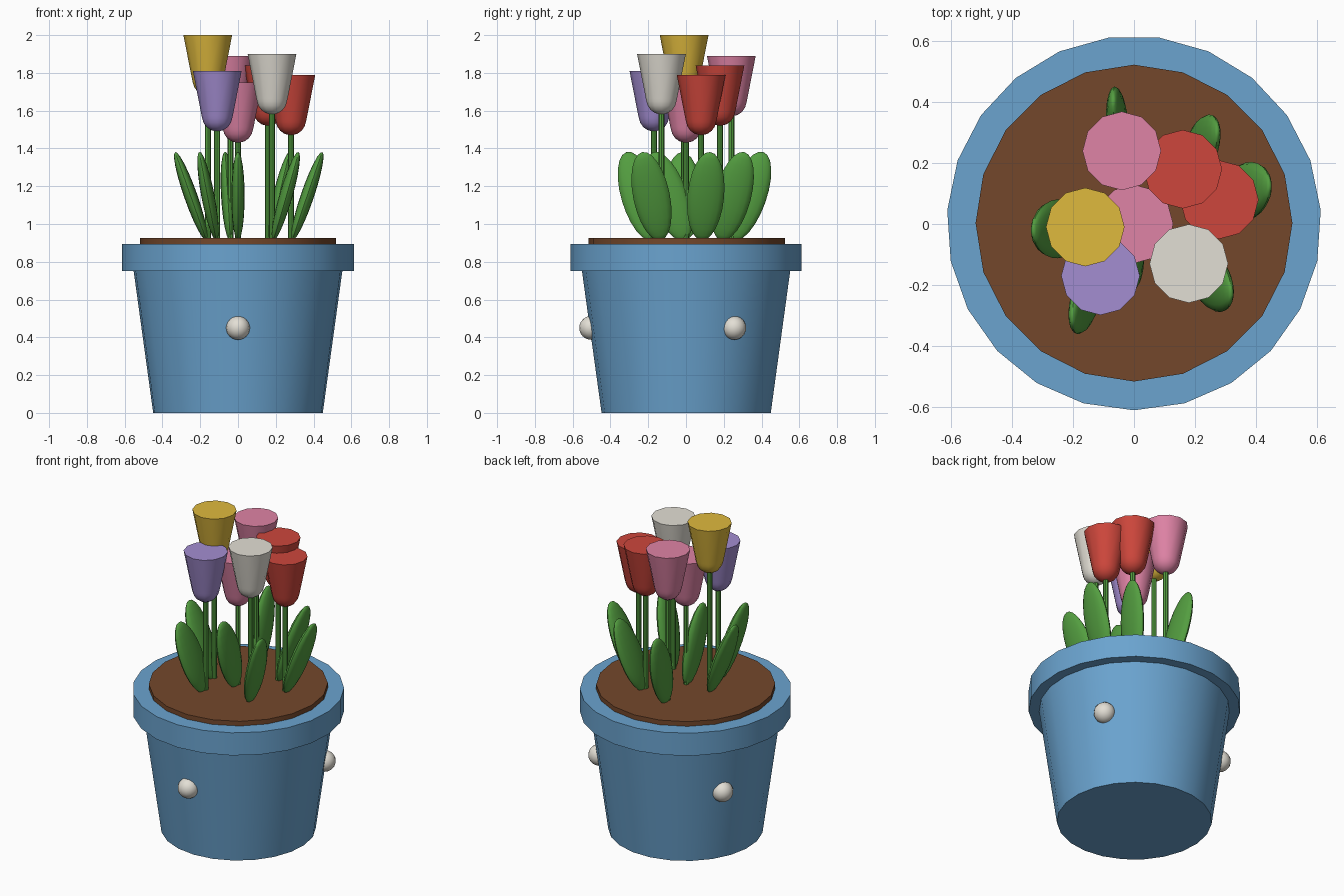
import bpy, bmesh, math
from mathutils import Matrix, Vector

if "Cube" in bpy.data.objects:
    bpy.data.objects.remove(bpy.data.objects["Cube"])


def material(name, rgb):
    m = bpy.data.materials.new(name)
    m.diffuse_color = [(c / 255) ** 2.2 for c in rgb] + [1]
    m.use_nodes = True
    m.node_tree.nodes["Principled BSDF"].inputs["Base Color"].default_value = m.diffuse_color
    return m


BLUE = material("blue_glaze", (106, 162, 206))
SOIL = material("soil_brown", (115, 73, 47))
GREEN = material("leaf_green", (84, 156, 66))
PEARL = material("pearl_white", (226, 222, 212))
RED = material("red", (204, 72, 62))
PINK = material("pink", (222, 130, 164))
GOLD = material("yellow", (222, 184, 64))
LILAC = material("purple", (162, 140, 208))


def finish(bm, name, mat):
    bmesh.ops.recalc_face_normals(bm, faces=bm.faces)
    mesh = bpy.data.meshes.new(name)
    bm.to_mesh(mesh)
    bm.free()
    mesh.materials.append(mat)
    ob = bpy.data.objects.new(name, mesh)
    bpy.context.collection.objects.link(ob)
    bpy.ops.object.select_all(action='DESELECT')
    ob.select_set(True)
    bpy.context.view_layer.objects.active = ob
    bpy.ops.object.shade_smooth_by_angle(angle=math.radians(40))
    return ob


def lathe(name, profile, sides, mat, loc=(0, 0, 0), start=0.0):
    """Closed solid of revolution from (radius, z) points, bottom to top."""
    bm = bmesh.new()
    rings = []
    for r, z in profile:
        angles = [start + 2 * math.pi * i / sides for i in range(sides)]
        rings.append([bm.verts.new((loc[0] + r * math.cos(a), loc[1] + r * math.sin(a), loc[2] + z))
                      for a in angles])
    for low, high in zip(rings, rings[1:]):
        for i in range(sides):
            j = (i + 1) % sides
            bm.faces.new((low[i], low[j], high[j], high[i]))
    bm.faces.new(rings[0][::-1])
    bm.faces.new(rings[-1])
    return finish(bm, name, mat)


def ellipsoid(name, loc, size, mat, rot=Matrix.Identity(4)):
    bm = bmesh.new()
    bmesh.ops.create_uvsphere(bm, u_segments=16, v_segments=12, radius=1)
    bm.transform(Matrix.Translation(loc) @ rot @ Matrix.Diagonal((*size, 1)))
    return finish(bm, name, mat)


# Pot, rim and soil
CY = 0.003
lathe("pot_body", [(0.45, 0), (0.555, 0.76)], 23, BLUE, (0, CY, 0), -math.pi / 2)
lathe("pot_rim", [(0.6145, 0.75), (0.6145, 0.895)], 23, BLUE, (0, CY, 0), -math.pi / 2)
lathe("soil", [(0.52, 0.85), (0.52, 0.925)], 20, SOIL, (0, CY, 0))

# Beads around the pot
for i, deg in enumerate((-90, 30, 150)):
    a = math.radians(deg)
    ellipsoid(f"bead_{i + 1}", (0.505 * math.cos(a), 0.505 * math.sin(a) + CY, 0.45),
              (0.063,) * 3, PEARL)

# Bloom profile: rounded base under a flared cup
R, CUP = 0.08, 0.24
bloom = [(R * math.sin(math.radians(d)), -CUP - R * math.cos(math.radians(d)))
         for d in (6, 25, 45, 65, 82)] + [(0.083, -CUP + 0.005), (0.129, 0)]

# Tulips: x, y, top height, colour
tulips = [
    (-0.16, -0.01, 2.00, GOLD), (0.18, -0.13, 1.90, PEARL), (0.28, 0.08, 1.79, RED),
    (0.16, 0.18, 1.84, RED), (-0.04, 0.24, 1.89, PINK), (0.0, 0.0, 1.75, PINK),
    (-0.11, -0.17, 1.81, LILAC),
]
TILT = 0.34
for i, (x, y, top, mat) in enumerate(tulips, 1):
    lathe(f"stem_{i}", [(0.016, 0.90), (0.016, top - 0.28)], 8, GREEN, (x, y, 0))
    lathe(f"bloom_{i}", bloom, 12, mat, (x, y, top))
    # Leaf leaning outward from the middle of the pot
    d = Vector((x, y, 0)).normalized() if (x or y) else Vector((0, -1, 0))
    lean = Matrix.Rotation(TILT, 4, Vector((-d.y, d.x, 0)))
    ellipsoid(f"leaf_{i}", (x + 0.09 * d.x, y + 0.09 * d.y, 1.147), (0.035, 0.097, 0.248), GREEN, lean)
